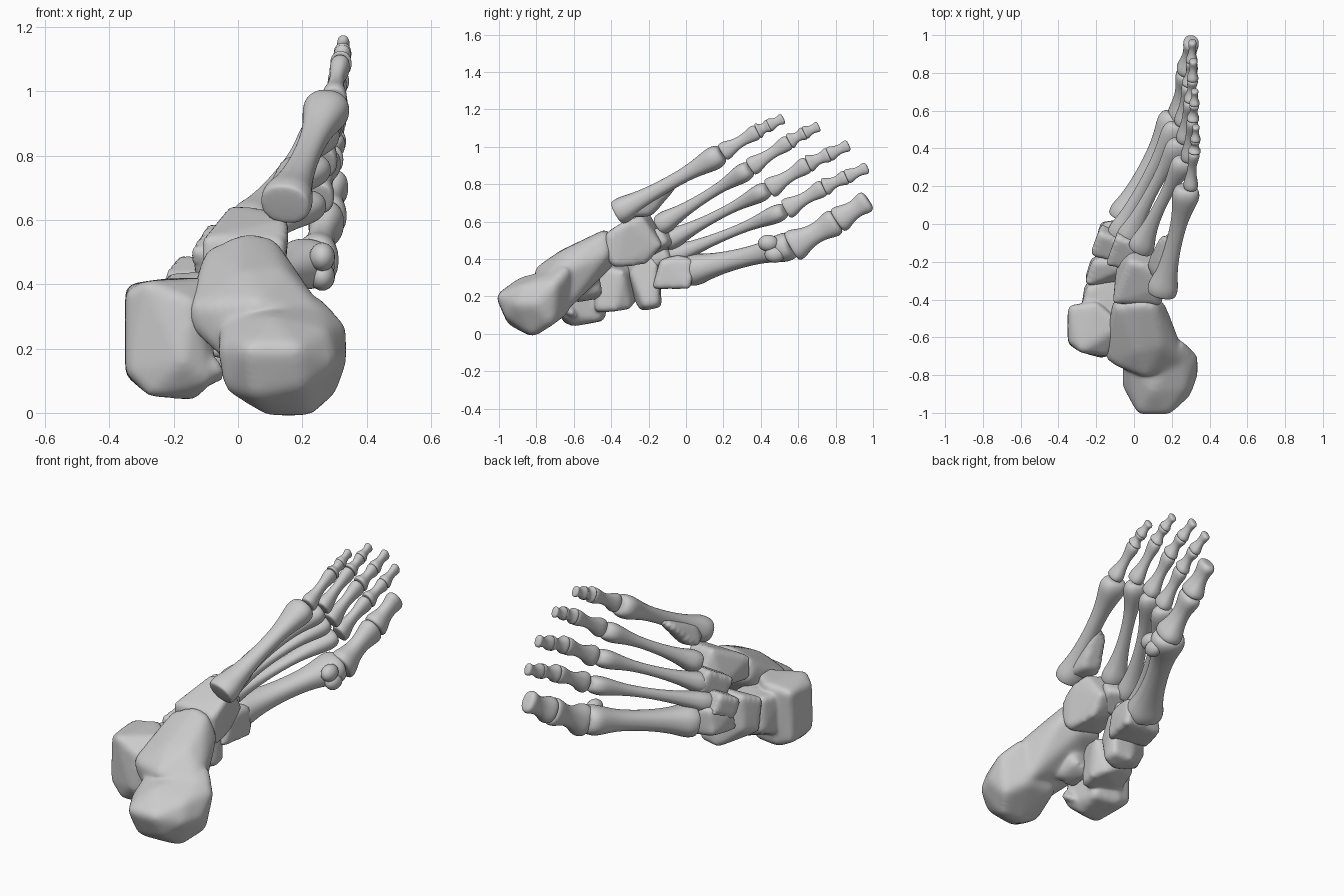
import bpy, bmesh, math
from mathutils import Vector, Euler


def finish(name, bm):
    bmesh.ops.recalc_face_normals(bm, faces=bm.faces)
    me = bpy.data.meshes.new(name)
    bm.to_mesh(me)
    bm.free()
    me.shade_smooth()
    ob = bpy.data.objects.new(name, me)
    bpy.context.collection.objects.link(ob)
    return ob


def block_bone(name, *hulls, voxel=0.011, soft=12, grow=0.011):
    """Irregular bone: convex lumps fused together and softened."""
    bm = bmesh.new()
    for pts in hulls:
        vs = [bm.verts.new(p) for p in pts]
        r = bmesh.ops.convex_hull(bm, input=vs)
        bmesh.ops.delete(bm, geom=[v for v in r["geom_interior"] if isinstance(v, bmesh.types.BMVert)],
                         context='VERTS')
    ob = finish(name, bm)
    m = ob.modifiers.new("fuse", 'REMESH')
    m.mode, m.voxel_size, m.use_smooth_shade = 'VOXEL', voxel, True
    m = ob.modifiers.new("soften", 'SMOOTH')
    m.factor, m.iterations = 0.5, soft
    m = ob.modifiers.new("swell", 'DISPLACE')
    m.strength, m.mid_level = grow, 0
    return ob


def wedge(c, half, tilt, yaw, taper):
    """Eight corners of a box that narrows towards the sole (+x)."""
    rot = Euler((math.radians(tilt), 0, math.radians(yaw))).to_matrix()
    return [Vector(c) + rot @ Vector((sx * half[0], sy * half[1] * (taper if sx > 0 else 1),
                                      sz * half[2] * (taper if sx > 0 else 1)))
            for sx in (-1, 1) for sy in (-1, 1) for sz in (-1, 1)]


# profiles along a long bone: position, depth (dorsal-plantar), width
META = [(0, .9, .9), (.015, 1, 1), (.08, 1.05, 1.05), (.18, .72, .75), (.4, .47, .5), (.68, .47, .48),
        (.84, .78, .82), (.93, .98, .96), (.99, .75, .75), (1, .4, .4)]
PHAL = [(0, .85, .9), (.03, 1, 1.05), (.14, 1.05, 1.1), (.32, .7, .7), (.6, .53, .56), (.82, .8, .88),
        (.94, .82, .9), (1, .55, .65)]
TIP = [(0, .8, .85), (.03, 1, 1), (.15, 1.05, 1.1), (.4, .6, .68), (.68, .55, .65), (.86, .75, .92),
       (.97, .6, .75), (1, .3, .4)]


def long_bone(name, p0, p1, depth, width, prof, bow=0.0, slim=1.0, n=12):
    p0, p1 = Vector(p0), Vector(p1)
    d = (p1 - p0).normalized()
    u = Vector((1, 0, 0))
    u = (u - d * u.dot(d)).normalized()
    v = d.cross(u)
    bm = bmesh.new()
    rings = []
    for t, a, b in prof:
        a, b = 1 - (1 - a) * slim, 1 - (1 - b) * slim
        c = p0.lerp(p1, t) - u * bow * math.sin(math.pi * t)
        ring = []
        for i in range(n):
            w = 2 * math.pi * i / n
            cs, sn = math.cos(w), math.sin(w)
            k = (abs(cs) ** 2.6 + abs(sn) ** 2.6) ** (-1 / 2.6)
            ring.append(bm.verts.new(c + u * depth * a * k * cs + v * width * b * k * sn))
        rings.append(ring)
    for r, s in zip(rings, rings[1:]):
        for i in range(n):
            bm.faces.new((r[i], r[(i + 1) % n], s[(i + 1) % n], s[i]))
    bm.faces.new(rings[0])
    bm.faces.new(rings[-1])
    ob = finish(name, bm)
    ob.modifiers.new("round", 'SUBSURF').levels = 2
    ob.modifiers["round"].render_levels = 2
    return ob


# heel bone: tuber, body with front process, inner shelf
block_bone("heel_bone",
           [(.03, -1, .2), (.18, -1, .2), (.05, -.94, .06), (.2, -.95, .09), (.22, -.82, 0), (.1, -.82, .0),
            (.29, -.72, .06), (.325, -.8, .16), (.325, -.7, .27), (.27, -.87, .25), (.29, -.9, .16),
            (.1, -.88, .29), (-.05, -.85, .2), (-.03, -.85, .08), (.25, -.63, .35), (-.04, -.7, .3),
            (.02, -.65, .14), (.2, -.64, .12)],
           [(.27, -.74, .29), (.2, -.64, .14), (-.02, -.74, .16), (-.09, -.74, .33), (.02, -.67, .43),
            (.14, -.64, .44), (-.11, -.5, .43), (-.09, -.44, .5), (.1, -.42, .54), (.15, -.42, .43),
            (.05, -.4, .37), (-.1, -.41, .42), (-.07, -.52, .28), (.09, -.5, .28), (.02, -.42, .55),
            (.06, -.8, .34), (-.14, -.7, .33), (-.13, -.7, .26)],
           [(-.08, -.6, .18), (.04, -.6, .19), (-.08, -.46, .2), (.02, -.46, .23), (-.07, -.5, .36),
            (.05, -.5, .36)], soft=32, grow=.016)

# ankle bone: pulley body, rear lump, neck and rounded head
block_bone("ankle_bone",
           [(-.34, -.63, .13), (-.34, -.62, .37), (-.34, -.45, .12), (-.34, -.44, .39), (-.28, -.67, .4),
            (-.27, -.64, .06), (-.14, -.6, .05), (-.09, -.66, .1), (-.14, -.69, .34), (-.17, -.7, .16),
            (-.2, -.42, .41), (-.07, -.54, .41), (-.26, -.44, .08), (-.12, -.46, .08)],
           [(-.1, -.66, .12), (-.1, -.64, .2), (-.05, -.66, .14), (-.05, -.6, .1), (-.1, -.58, .09)],
           [(-.27, -.46, .15), (-.27, -.46, .36), (-.05, -.48, .12), (-.06, -.48, .36), (-.25, -.32, .2),
            (-.24, -.34, .37), (-.03, -.38, .13), (-.02, -.34, .33), (-.15, -.27, .18), (-.14, -.28, .34),
            (-.07, -.3, .14)], soft=16)

# boat-shaped bone
block_bone("boat_bone",
           [(-.25, -.29, .22), (-.25, -.32, .38), (-.21, -.2, .43), (-.22, -.19, .25), (-.06, -.24, .13),
            (-.1, -.14, .15), (-.12, -.15, .35), (-.03, -.29, .32), (.01, -.22, .15), (-.02, -.22, .43),
            (.01, -.15, .16), (.0, -.16, .38)], soft=12)

# cube-shaped bone on the outer side
block_bone("cube_bone",
           [(-.1, -.41, .43), (.13, -.42, .41), (.14, -.42, .53), (-.1, -.41, .54), (-.08, -.2, .46),
            (.1, -.22, .38), (.15, -.33, .59), (-.02, -.2, .64), (.13, -.24, .62), (0, -.13, .5),
            (.11, -.14, .47), (.13, -.38, .36)], soft=13)

# three wedge bones
block_bone("inner_wedge_bone",
           [(-.2, -.15, .27), (-.2, -.12, .38), (.03, -.17, .25), (.04, -.13, .39), (-.17, .0, .28),
            (-.15, 0, .41), (.06, .02, .25), (.05, .03, .39), (.03, -.05, .41)], soft=11)
block_bone("middle_wedge_bone", wedge((-.1, -.12, .41), (.1, .068, .05), 27, -20, .7), soft=8)
block_bone("outer_wedge_bone", wedge((-.02, -.15, .495), (.09, .085, .055), 28, -20, .75), soft=8)

# instep bones: base, head, depth, width, bow, slimness
for i, (a, b, dp, wd, bow, slim) in enumerate([
        ((-.05, .015, .335), (.235, .575, .475), .1, .085, .005, .75),
        ((-.085, -.08, .41), (.235, .53, .66), .07, .055, .01, 1),
        ((-.04, -.1, .495), (.25, .44, .775), .068, .055, .012, 1),
        ((.03, -.14, .58), (.275, .345, .885), .068, .058, .012, 1),
        ((.145, -.37, .645), (.285, .195, .965), .08, .07, .0, .9)], 1):
    long_bone(f"instep_bone_{i}", a, b, dp, wd, META, bow, slim)
# flared base of the outer instep bone
block_bone("instep_bone_5_base",
           [(.2, -.36, .64), (.21, -.34, .69), (.14, -.35, .66), (.2, -.25, .73), (.12, -.25, .71),
            (.08, -.22, .64), (.1, -.17, .66), (.18, -.2, .64), (.21, -.06, .8), (.15, -.06, .79)],
           soft=9, grow=.014)

# toe bones: joint points from the knuckle to the tip
TOES = [[(.245, .565, .465), (.28, .81, .605), (.305, .975, .715)],
        [(.255, .535, .665), (.29, .74, .785), (.305, .86, .84), (.31, .97, .89)],
        [(.265, .445, .775), (.3, .655, .91), (.31, .765, .96), (.315, .87, 1.01)],
        [(.285, .345, .89), (.312, .555, 1.03), (.32, .635, 1.075), (.322, .71, 1.11)],
        [(.3, .195, .97), (.32, .385, 1.085), (.325, .445, 1.115), (.328, .52, 1.152)]]
for i, pts in enumerate(TOES, 1):
    for j in range(len(pts) - 1):
        a, b = Vector(pts[j]), Vector(pts[j + 1])
        over = (b - a).normalized() * .004
        r = (.078, .066)[j] if i == 1 else (.05, .043, .036)[j] * (1 if i < 4 else .9)
        long_bone(f"toe_{i}_bone_{j + 1}", a - over, b + over * .5, r * .86, r * 1.06,
                  TIP if j == len(pts) - 2 else PHAL, .004 if j == 0 else 0, .85 if i == 1 else .95)

# two seed bones under the big toe joint
for k, (y, z) in enumerate([(.44, .485), (.475, .425)], 1):
    bm = bmesh.new()
    bmesh.ops.create_uvsphere(bm, u_segments=20, v_segments=12, radius=1)
    for v in bm.verts:
        v.co = Vector((.262 + v.co.x * .04, y + v.co.y * .055, z + v.co.z * .045))
    finish(f"seed_bone_{k}", bm)
